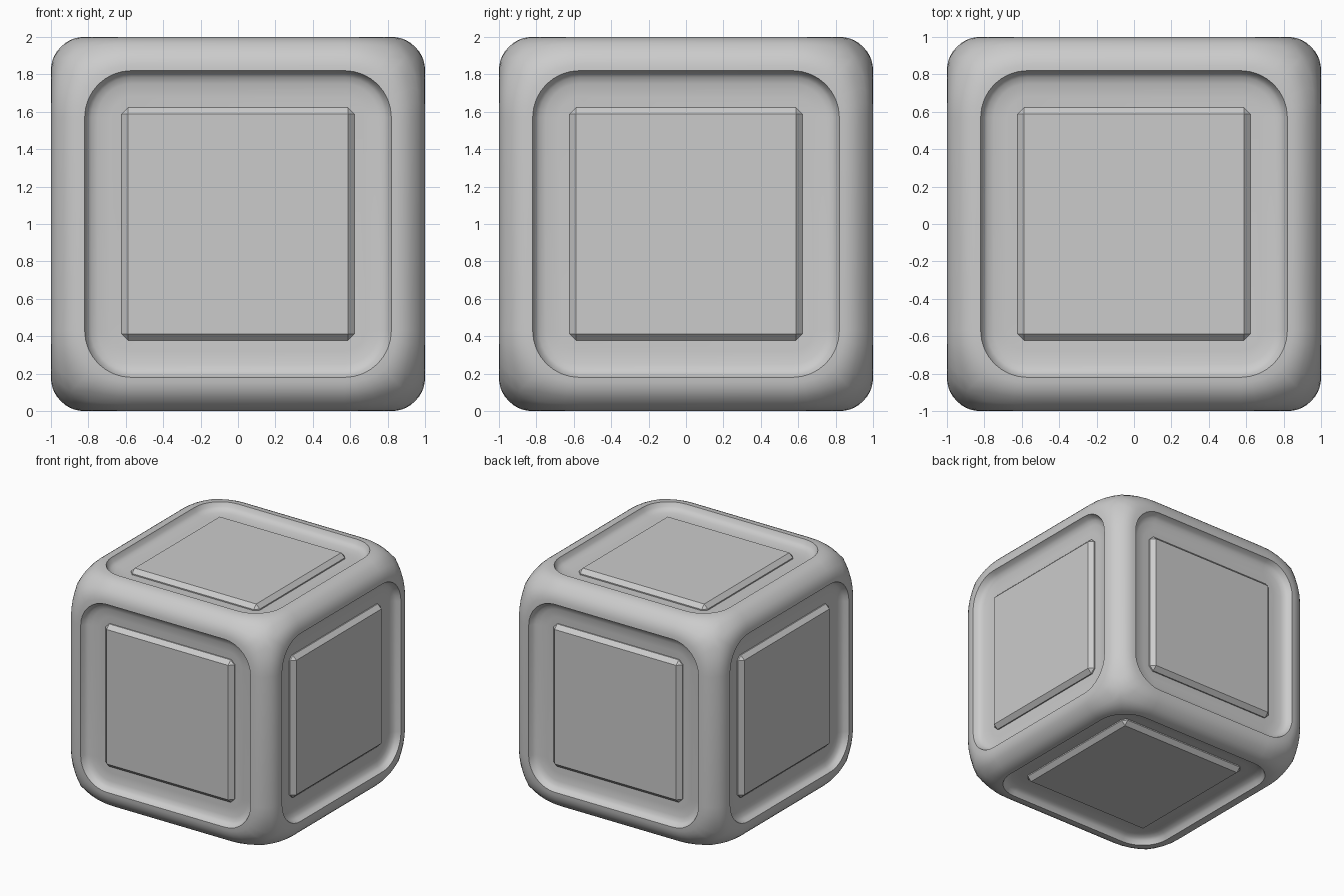
import bpy, bmesh
from math import sin, cos, pi
from mathutils import Matrix, Vector

if "Cube" in bpy.data.objects:
    bpy.data.objects.remove(bpy.data.objects["Cube"])

FLAT = 0.57      # straight part of each panel side
SEG = 4          # segments per half corner
TURNS = [Matrix.Rotation(a * pi / 2, 4, ax)
         for a, ax in ((0, 'X'), (1, 'X'), (2, 'X'), (3, 'X'), (1, 'Y'), (3, 'Y'))]
LIFT = Matrix.Translation((0, 0, 1))


def quarter(half, z):
    """One side of a rounded square, from corner diagonal to corner diagonal."""
    r = half - FLAT
    arc = [(FLAT + r * cos(i / SEG * pi / 4), FLAT + r * sin(i / SEG * pi / 4))
           for i in range(SEG + 1)]
    side = [(x, -y) for x, y in reversed(arc)] + arc
    return [Vector((x, y, z)) for x, y in side]


def edge_line():
    """Crest of a cube edge, dipping towards both corners."""
    half = []
    for i in range(SEG + 1):
        s = i / SEG
        e = 0.947 - 0.054 * s * s
        half.append(Vector((e, FLAT + 0.323 * s, e)))
    return [Vector((p.x, -p.y, p.z)) for p in reversed(half)] + half


def around(side):
    """Repeat one side four times to close the loop."""
    return [Matrix.Rotation(k * pi / 2, 3, 'Z') @ p for k in range(4) for p in side[:-1]]


def finish(bm, name):
    bmesh.ops.recalc_face_normals(bm, faces=bm.faces[:])
    mesh = bpy.data.meshes.new(name)
    bm.to_mesh(mesh)
    bm.free()
    ob = bpy.data.objects.new(name, mesh)
    bpy.context.collection.objects.link(ob)
    return ob


# Rings of one face: rounded outer rim, then the recess wall and floor
rim, crest = quarter(0.82, 1.0), edge_line()
rings = []
for k in range(5):
    t = 1 - k / 5
    side = []
    for p, b in zip(rim, crest):
        c = p.lerp(b, 0.6)
        c.z = 1.0
        side.append(p * (1 - t) ** 2 + c * 2 * t * (1 - t) + b * t * t)
    rings.append(around(side))
for half, z in ((0.82, 1.0), (0.805, 0.965), (0.785, 0.948), (0.75, 0.936), (0.68, 0.93)):
    rings.append(around(quarter(half, z)))

# Body: the same face turned six ways and welded
bm = bmesh.new()
for turn in TURNS:
    loops = [[bm.verts.new(turn @ p) for p in ring] for ring in rings]
    n = len(loops[0])
    for a, b in zip(loops, loops[1:]):
        for i in range(n):
            j = (i + 1) % n
            bm.faces.new((a[i], a[j], b[j], b[i]))
    bm.faces.new(loops[-1])
bmesh.ops.remove_doubles(bm, verts=bm.verts[:], dist=0.0005)
bmesh.ops.transform(bm, matrix=LIFT, verts=bm.verts[:])
body = finish(bm, "cube_body")
bpy.context.view_layer.objects.active = body
body.select_set(True)
bpy.ops.object.shade_smooth_by_angle(angle=pi / 6)

# Raised chamfered plate in every recess
for turn, label in zip(TURNS, ("top", "front", "bottom", "back", "right", "left")):
    bm = bmesh.new()
    bmesh.ops.create_cube(bm, size=1, matrix=Matrix.Translation((0, 0, 0.915))
                          @ Matrix.Diagonal((1.244, 1.244, 0.12, 1)))
    bmesh.ops.bevel(bm, geom=bm.edges[:], offset=0.035, offset_type='OFFSET',
                    segments=1, affect='EDGES', profile=0.5)
    bmesh.ops.transform(bm, matrix=LIFT @ turn, verts=bm.verts[:])
    finish(bm, label + "_plate")
